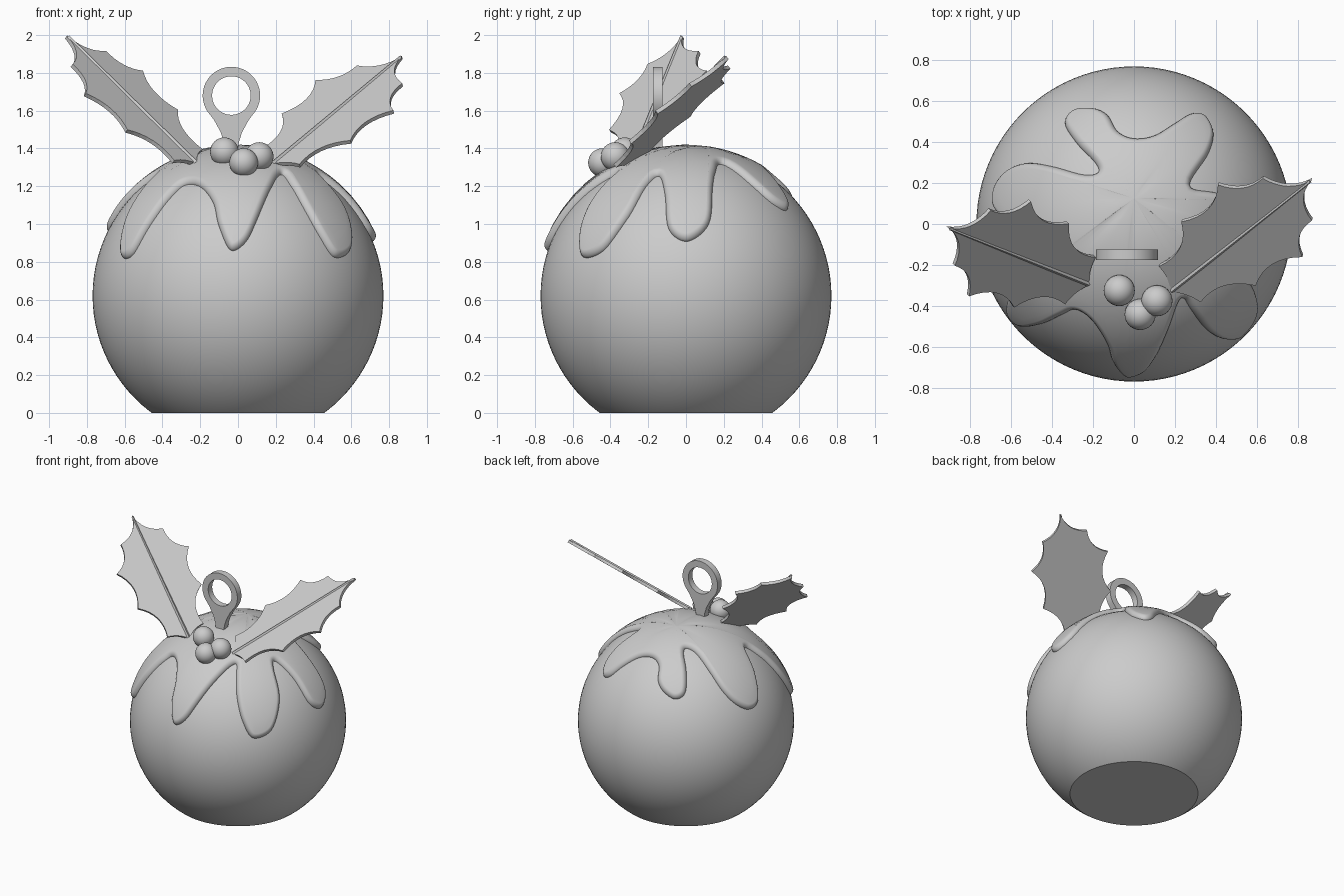
import bpy, bmesh, math
from mathutils import Vector

if "Cube" in bpy.data.objects:
    bpy.data.objects.remove(bpy.data.objects["Cube"])

R, CZ = 0.77, 0.62          # body radius and centre height

grey = bpy.data.materials.new("plain_grey")
grey.diffuse_color = (0.6, 0.6, 0.6, 1)
grey.use_nodes = True
grey.node_tree.nodes["Principled BSDF"].inputs["Base Color"].default_value = grey.diffuse_color


def finish(bm, name, angle=None):
    bmesh.ops.recalc_face_normals(bm, faces=bm.faces)
    me = bpy.data.meshes.new(name)
    bm.to_mesh(me)
    bm.free()
    me.materials.append(grey)
    ob = bpy.data.objects.new(name, me)
    bpy.context.collection.objects.link(ob)
    if angle:
        bpy.ops.object.select_all(action='DESELECT')
        ob.select_set(True)
        bpy.context.view_layer.objects.active = ob
        bpy.ops.object.shade_smooth_by_angle(angle=math.radians(angle))
    return ob


def bridge(bm, a, b):
    n = len(a)
    for i in range(n):
        j = (i + 1) % n
        bm.faces.new((a[i], a[j], b[j], b[i]))


# Round body with a flat base
bm = bmesh.new()
bmesh.ops.create_uvsphere(bm, u_segments=96, v_segments=48, radius=R)
bmesh.ops.translate(bm, verts=bm.verts, vec=(0, 0, CZ))
bmesh.ops.bisect_plane(bm, geom=bm.verts[:] + bm.edges[:] + bm.faces[:],
                       plane_co=(0, 0, 0), plane_no=(0, 0, 1), clear_inner=True)
bmesh.ops.holes_fill(bm, edges=[e for e in bm.edges if e.is_boundary], sides=0)
finish(bm, "pudding_body", 30)

# Icing: dripping outline seen from above, counter-clockwise
drips = [(.27, .19), (.36, .34), (.385, .44), (.345, .52), (.28, .535), (.2, .49), (.1, .43),
         (0, .415), (-.08, .45), (-.13, .53), (-.2, .56), (-.29, .55), (-.335, .49),
         (-.28, .395), (-.19, .3), (-.175, .25), (-.25, .24), (-.4, .28), (-.52, .295),
         (-.61, .26), (-.67, .18), (-.675, .08), (-.58, -.02), (-.42, -.12), (-.5, -.22),
         (-.59, -.32), (-.61, -.42), (-.55, -.49), (-.45, -.485), (-.35, -.44), (-.28, -.415),
         (-.2, -.47), (-.13, -.58), (-.1, -.67), (-.04, -.73), (.04, -.715), (.1, -.65),
         (.17, -.5), (.21, -.39), (.24, -.36), (.28, -.42), (.35, -.51), (.43, -.555),
         (.51, -.54), (.59, -.43), (.57, -.3), (.45, -.2), (.42, -.14), (.55, -.11),
         (.68, -.09), (.714, .01), (.66, .12), (.5, .14), (.38, .155)]


def unroll(p):               # top-view point to arc length on the sphere
    v = Vector(p)
    return v.normalized() * math.asin(min(v.length / R, 1)) * R


def on_sphere(p, rad):
    t = p.length / R
    d = p.normalized() if p.length > 1e-6 else Vector((0, 0))
    return Vector((d.x * math.sin(t), d.y * math.sin(t), math.cos(t))) * rad + Vector((0, 0, CZ))


def smooth_loop(pts, steps):  # closed Catmull-Rom curve
    out, n = [], len(pts)
    for i in range(n):
        a, b, c, d = (pts[(i + k) % n] for k in (-1, 0, 1, 2))
        for s in range(steps):
            t = s / steps
            out.append(0.5 * (2 * b + (c - a) * t + (2 * a - 5 * b + 4 * c - d) * t * t
                              + (3 * b - a - 3 * c + d) * t ** 3))
    return out


edge = smooth_loop([unroll(p) for p in drips], 6)
n = len(edge)
inward = []
for i in range(n):
    t = (edge[(i + 2) % n] - edge[i - 2]).normalized()
    inward.append(Vector((-t.y, t.x)))
centre = Vector((0, 0.12))
bm = bmesh.new()
loops = []
for off, h in ((0, -.02), (0, .004), (.006, .014), (.015, .023), (.027, .029), (.036, .03)):
    loops.append([bm.verts.new(on_sphere(p + q * off, R + h)) for p, q in zip(edge, inward)])
inner = [p + q * .036 for p, q in zip(edge, inward)]
for k in (.92, .84, .75, .65, .54, .42, .3, .15):
    loops.append([bm.verts.new(on_sphere(centre.lerp(p, k), R + .03)) for p in inner])
for a, b in zip(loops, loops[1:]):
    bridge(bm, a, b)
tip = bm.verts.new(on_sphere(centre, R + .03))
for i in range(n):
    bm.faces.new((loops[-1][i], loops[-1][(i + 1) % n], tip))
finish(bm, "icing", 50)

# Hanging loop: ring with a tapering neck, a hole, and an even thickness
HX, HZ, HY, HT = -0.035, 1.68, -0.15, 0.025
N = 64
bm = bmesh.new()


def neck_outline(a):
    x, z = .152 * math.cos(a), .152 * math.sin(a)
    low = -math.sin(a)
    if low > .72:            # pull the lowest arc down into the neck
        f = (low - .72) / .28
        side = 1 if x >= 0 else -1
        z = -.11 - .19 * min(1, f * 1.5)
        x = side * (.034 + .072 * (1 - min(1, f * 1.5)) ** 2) if f < .9 else x * .5
    return x, z


rings = []
for y in (HY - HT, HY + HT):
    outer, hole = [], []
    for i in range(N):
        a = 2 * math.pi * (i + .5) / N
        x, z = neck_outline(a)
        outer.append(bm.verts.new((HX + x, y, HZ + z)))
        hole.append(bm.verts.new((HX + .102 * math.cos(a), y, HZ + .102 * math.sin(a))))
    bridge(bm, outer, hole)
    rings.append((outer, hole))
bridge(bm, rings[0][0], rings[1][0])
bridge(bm, rings[0][1], rings[1][1])
finish(bm, "hanging_loop", 35)

# Three berries
for i, c in enumerate([(-.072, -.325, 1.382), (.03, -.442, 1.325), (.112, -.375, 1.357)]):
    bm = bmesh.new()
    bmesh.ops.create_uvsphere(bm, u_segments=32, v_segments=16, radius=.076)
    bmesh.ops.translate(bm, verts=bm.verts, vec=c)
    finish(bm, f"berry_{i + 1}", 40)

# Holly leaves: scalloped plate (length, half width) with a raised midrib
teeth = [(0, .02), (.05, .14), (.33, .25), (.63, .283), (.826, .165), (1, 0)]
half = []
for (a, b) in zip(teeth, teeth[1:]):
    a, b = Vector(a), Vector(b)
    chord = b - a
    dip = Vector((chord.y, -chord.x)).normalized() * chord.length
    depth = .17 if a.x > .01 else .08
    for s in range(8):
        t = s / 8
        half.append(a + chord * t + dip * depth * 4 * t * (1 - t))


def leaf(name, base, tip_pt, width_dir):
    base, tip_pt = Vector(base), Vector(tip_pt)
    axis = tip_pt - base
    length = axis.length
    u = axis.normalized()
    w = Vector(width_dir)
    w = (w - u * w.dot(u)).normalized()
    up = u.cross(w)
    if up.z < 0:
        up = -up

    def at(x, y, h):
        return base + u * x * length + w * y + up * h

    bm = bmesh.new()
    sides = []
    for h in (-.018, .004):
        mid = [bm.verts.new(at(p.x, 0, h)) for p in half]
        end = bm.verts.new(at(1, 0, h))
        rims = []
        for s in (1, -1):
            rim = [bm.verts.new(at(p.x, p.y * s, h)) for p in half]
            for i in range(len(half) - 1):
                bm.faces.new((mid[i], mid[i + 1], rim[i + 1], rim[i]))
            bm.faces.new((mid[-1], end, rim[-1]))
            rims.append(rim)
        sides.append(rims[0] + [end] + rims[1][::-1])
    bridge(bm, sides[0], sides[1])
    finish(bm, name)
    # midrib
    bm = bmesh.new()
    ends = [[bm.verts.new(at(x, y, h)) for y, h in ((-k, 0), (0, .014), (k, 0))]
            for x, k in ((-.01, .016), (.99, .008))]
    bridge(bm, ends[0], ends[1])
    for e in ends:
        bm.faces.new(e)
    finish(bm, name + "_midrib")


leaf("left_leaf", (-.23, -.29, 1.33), (-.907, -.02, 1.995), (.535, .818, .211))
leaf("right_leaf", (.19, -.32, 1.325), (.868, .215, 1.887), (-.74, .635, .29))
